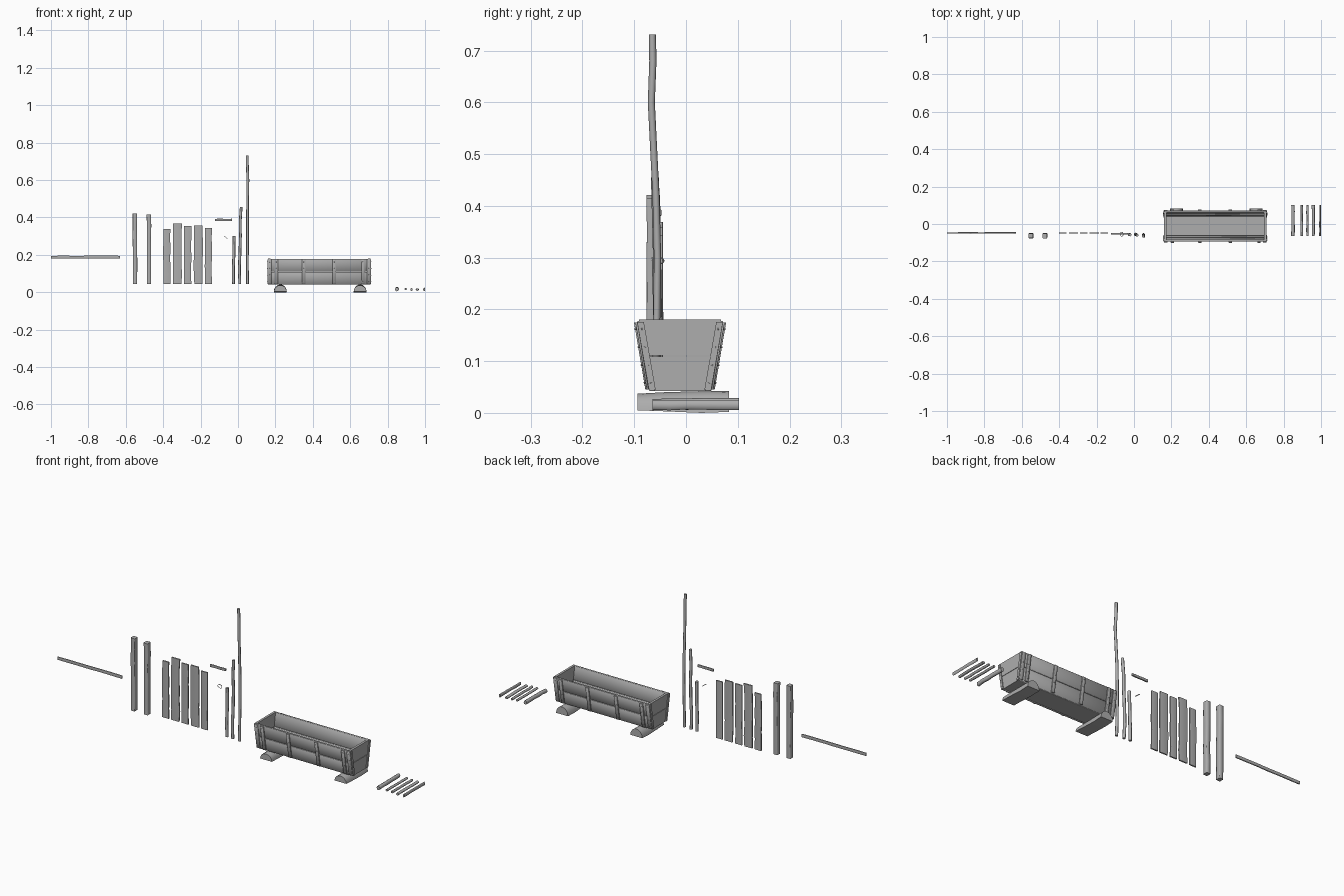
import bpy, bmesh, math, random
from mathutils import Vector, Matrix

if "Cube" in bpy.data.objects:
    bpy.data.objects.remove(bpy.data.objects["Cube"])

random.seed(4)

# Weathered grey wood
WOOD = bpy.data.materials.new("grey_wood")
WOOD.diffuse_color = (.42, .42, .42, 1)
WOOD.use_nodes = True
WOOD.node_tree.nodes["Principled BSDF"].inputs["Base Color"].default_value = WOOD.diffuse_color


def finish(name, bm, smooth=None):
    bmesh.ops.recalc_face_normals(bm, faces=bm.faces)
    me = bpy.data.meshes.new(name)
    bm.to_mesh(me)
    bm.free()
    me.materials.append(WOOD)
    ob = bpy.data.objects.new(name, me)
    bpy.context.collection.objects.link(ob)
    if smooth:
        bpy.ops.object.select_all(action='DESELECT')
        ob.select_set(True)
        bpy.context.view_layer.objects.active = ob
        bpy.ops.object.shade_smooth_by_angle(angle=math.radians(smooth))
    return ob


def loft(bm, profile, stations, axis):
    """Sweep a 2D profile through stations (t, u, v, su, sv) along an axis."""
    place = {'x': lambda u, v, t: (t, u, v),
             'y': lambda u, v, t: (u, t, v),
             'z': lambda u, v, t: (u, v, t)}[axis]
    rings = [[bm.verts.new(place(u + a * su, v + b * sv, t)) for a, b in profile]
             for t, u, v, su, sv in stations]
    n = len(profile)
    for r, s in zip(rings, rings[1:]):
        for i in range(n):
            bm.faces.new((r[i], r[(i + 1) % n], s[(i + 1) % n], s[i]))
    bm.faces.new(rings[0])
    bm.faces.new(rings[-1])


# Rectangle with chipped corners, and a round section
BOX = [(-1, -.8), (-.85, -1), (.85, -1), (1, -.8), (1, .8), (.85, 1), (-.85, 1), (-1, .8)]
ROUND = [(math.cos(i * math.tau / 8), math.sin(i * math.tau / 8)) for i in range(8)]


def timber(name, axis, t0, t1, u, v, w, h, profile=BOX, wob=.04, segs=6, smooth=65):
    """Slightly uneven straight timber of full width w and height h."""
    bm = bmesh.new()
    st = []
    for i in range(segs + 1):
        r = lambda: random.uniform(-wob, wob)
        st.append((t0 + (t1 - t0) * i / segs, u + r() * w, v + r() * h,
                   w / 2 * (1 + r()), h / 2 * (1 + r())))
    loft(bm, profile, st, axis)
    return finish(name, bm, smooth)


def branch(name, points, r):
    """Bent round stick through (x, y, z) points."""
    bm = bmesh.new()
    loft(bm, ROUND, [(z, x, y, r * random.uniform(.92, 1.05), r * random.uniform(.92, 1.05))
                     for x, y, z in points], 'z')
    return finish(name, bm, 50)


# Loose rail
timber("fence_rail", 'x', -1, -.63, -.047, .188, .006, .015)

# Square posts
timber("post_tall", 'z', .045, .421, -.551, -.063, .023, .026)
timber("post_short", 'z', .045, .415, -.476, -.063, .023, .026)

# Fence boards
for i, (x, w, top) in enumerate([(-.38, .037, .338), (-.324, .046, .369), (-.27, .038, .355),
                                 (-.213, .046, .358), (-.158, .036, .343)]):
    timber(f"fence_board_{i + 1}", 'z', .045, top, x, -.048, w, .007)

# Short slat and small rope ring
timber("short_slat", 'x', -.122, -.033, -.052, .387, .008, .012, segs=3)
bpy.ops.mesh.primitive_torus_add(major_segments=20, minor_segments=6, major_radius=.011,
                                 minor_radius=.0013, location=(-.066, -.054, .294),
                                 rotation=(0, math.radians(36), 0))
ring = bpy.context.object
ring.name = "rope_ring"
ring.data.materials.append(WOOD)
bpy.ops.object.shade_smooth_by_angle()

# Upright sticks
branch("stick_short", [(-.024, -.055, .045), (-.025, -.057, .12), (-.022, -.056, .2),
                       (-.021, -.058, .3)], .008)
branch("stick_medium", [(.01, -.057, .045), (.007, -.056, .12), (.01, -.054, .2),
                        (.013, -.056, .3), (.012, -.058, .38), (.017, -.06, .455)], .0075)
branch("stick_long", [(.051, -.06, .045), (.05, -.057, .15), (.051, -.055, .3), (.051, -.058, .42),
                      (.052, -.063, .52), (.053, -.067, .6), (.05, -.064, .68),
                      (.049, -.065, .731)], .0072)

# Trough: slope of the sides
X0, X1, ZB, ZT, YC = .162, .707, .042, .178, -.0115


def half(z):
    return .060 + .023 * (z - ZB) / (ZT - ZB)


def prism_x(bm, yz, x0, x1):
    loft(bm, yz, [(x0, 0, 0, 1, 1), (x1, 0, 0, 1, 1)], 'x')


# Side boards, two per side
for side, s in (("front", -1), ("back", 1)):
    for tag, z0, z1, dx in (("lower", ZB, .1085, .003), ("upper", .1105, ZT, 0)):
        bm = bmesh.new()
        prism_x(bm, [(YC + s * half(z0), z0), (YC + s * half(z1), z1),
                     (YC + s * (half(z1) - .011), z1), (YC + s * (half(z0) - .011), z0)],
                X0 - dx, X1 + dx)
        # Softly rounded edges
        bmesh.ops.bevel(bm, geom=bm.edges[:], offset=.0015, segments=1, affect='EDGES')
        finish(f"trough_{side}_{tag}_board", bm, 65)

# End boards
for end, xa, xb in (("left", X0 - .001, X0 + .011), ("right", X1 - .011, X1 + .001)):
    for tag, z0, z1 in (("lower", ZB, .1085), ("upper", .1105, ZT + .002)):
        bm = bmesh.new()
        a, b = half(z0) - .002, half(z1) - .004
        prism_x(bm, [(YC - a, z0), (YC + a, z0), (YC + b, z1), (YC - b, z1)], xa, xb)
        finish(f"trough_{end}_{tag}_board", bm)

# Floor
bm = bmesh.new()
prism_x(bm, [(YC - .054, ZB + .001), (YC + .054, ZB + .001), (YC + .055, .054), (YC - .055, .054)],
        X0 + .004, X1 - .004)
finish("trough_floor", bm)


def nail(bm, pos, direction):
    q = Vector((0, 0, 1)).rotation_difference(Vector(direction))
    bmesh.ops.create_cone(bm, cap_ends=True, segments=6, radius1=.0022, radius2=.0015, depth=.002,
                          matrix=Matrix.Translation(pos) @ q.to_matrix().to_4x4())


# Side straps with nail heads
nails = bmesh.new()
NAIL_Z = (.058, .092, .127, .162)
for i, (x, w) in enumerate([(X0 + .008, .02), (.205, .018), (.352, .018),
                            (.515, .018), (.668, .018), (X1 - .008, .02)]):
    for side, s in (("front", -1), ("back", 1)):
        bm = bmesh.new()
        z0, z1 = ZB + .003, ZT - .003
        out = .0065 if 0 < i < 5 else .004
        prism_x(bm, [(YC + s * half(z0), z0), (YC + s * half(z1), z1),
                     (YC + s * (half(z1) + out), z1), (YC + s * (half(z0) + out), z0)],
                x - w / 2, x + w / 2)
        bmesh.ops.bevel(bm, geom=bm.edges[:], offset=.001, segments=1, affect='EDGES')
        finish(f"trough_{side}_strap_{i + 1}", bm, 65)
        for z in NAIL_Z:
            nail(nails, (x, YC + s * (half(z) + out), z), (0, s, -.16))

# End corner strips
for end, x, d in (("left", X0 - .001, -1), ("right", X1 + .001, 1)):
    for side, s in (("front", -1), ("back", 1)):
        bm = bmesh.new()
        a, b = half(ZB), half(ZT)
        prism_x(bm, [(YC + s * a, ZB + .002), (YC + s * b, ZT - .002),
                     (YC + s * (b - .013), ZT - .002), (YC + s * (a - .013), ZB + .002)],
                x, x + d * .004)
        finish(f"trough_{end}_{side}_corner_strip", bm)
        for z in NAIL_Z:
            nail(nails, (x + d * .004, YC + s * (half(z) - .0065), z), (d, 0, 0))
finish("trough_nails", nails)

# Half-log feet
ARCH = [(math.cos(i * math.pi / 8), math.sin(i * math.pi / 8)) for i in range(9)]
for tag, x in (("left", .226), ("right", .653)):
    bm = bmesh.new()
    loft(bm, ARCH, [(y, x + random.uniform(-.001, .001), b, .034, top - b)
                    for y, b, top in ((-.094, .005, .037), (-.04, .003, .04),
                                      (.03, 0, .042), (.083, .002, .042))], 'y')
    finish(f"trough_{tag}_foot", bm, 60)

# Sticks lying on the ground
for i, (x, w, h, z) in enumerate([(.85, .018, .021, .017), (.897, .013, .011, .017),
                                  (.927, .012, .013, .015), (.959, .016, .012, .014),
                                  (.995, .009, .018, .0145)]):
    timber(f"ground_stick_{i + 1}", 'y', -.065, .102, x, z, w, h,
           profile=ROUND, wob=.06, segs=5, smooth=60)
